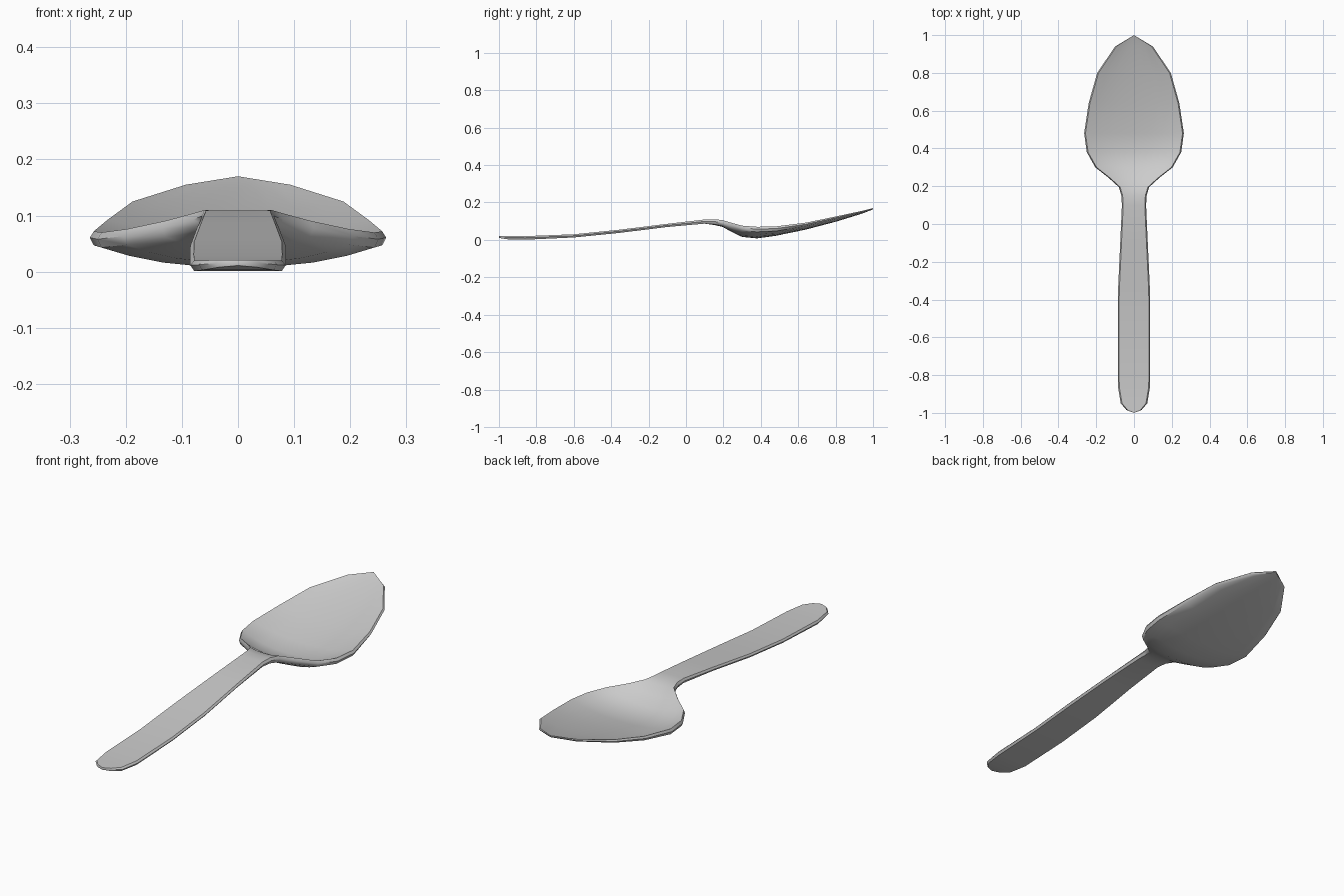
import bpy
import bmesh
import math

default = bpy.data.objects.get("Cube")
if default:
    bpy.data.objects.remove(default, do_unlink=True)

# One metal colour
metal = bpy.data.materials.new("brushed grey metal")
metal.use_nodes = True
colour = (0.6, 0.6, 0.6, 1)
metal.diffuse_color = colour
metal.node_tree.nodes["Principled BSDF"].inputs["Base Color"].default_value = colour

# Handle stations: y, half width, top height, thickness
HANDLE = [
    (-1.0, 0, .021, .010),
    (-.985, .04, .021, .013),
    (-.95, .07, .020, .017),
    (-.86, .085, .020, .019),
    (-.6, .086, .030, .017),
    (-.36, .085, .054, .017),
    (-.1, .073, .086, .017),
    (.1, .064, .109, .022),
]
# Bowl stations: y, half width, rim height, rim thickness, centre top, centre bottom
BOWL = [
    (.15, .067, .110, .026, .108, .080),
    (.195, .080, .106, .030, .098, .070),
    (.245, .135, .091, .030, .071, .042),
    (.3, .205, .076, .028, .040, .016),
    (.38, .250, .070, .027, .024, .008),
    (.48, .264, .072, .025, .036, .022),
    (.64, .240, .092, .019, .068, .055),
    (.8, .195, .125, .014, .108, .097),
    (.94, .100, .155, .010, .149, .140),
    (1.0, 0, .170, .007, .170, .163),
]
ACROSS = [-1, -.8, -.55, -.28, 0, .28, .55, .8, 1]


def section(y, w, rim, thick, mid_top, mid_bottom):
    """Closed cross-section: dished top, rounded edge, curved underside."""
    low = rim - thick
    inset = min(.007, w * .15)

    def height(u, centre, edge):
        return centre + (edge - centre) * abs(u) ** 2.4

    ring = [(u * (w - inset), y, height(u, mid_top, rim)) for u in ACROSS]
    ring.append((w, y, rim - thick * .45))
    ring += [(u * (w - inset), y, height(u, mid_bottom, low)) for u in reversed(ACROSS)]
    ring.append((-w, y, rim - thick * .45))
    return ring


# Handle and bowl are one continuous loft
rings = [section(y, w, z, t, z, z - t) for y, w, z, t in HANDLE]
rings += [section(*station) for station in BOWL]

bm = bmesh.new()
loops = [[bm.verts.new(p) for p in ring] for ring in rings]
for a, b in zip(loops, loops[1:]):
    for i in range(len(a)):
        j = (i + 1) % len(a)
        bm.faces.new((a[i], a[j], b[j], b[i]))
bmesh.ops.remove_doubles(bm, verts=bm.verts[:], dist=.0005)
bmesh.ops.recalc_face_normals(bm, faces=bm.faces[:])

mesh = bpy.data.meshes.new("spoon")
bm.to_mesh(mesh)
bm.free()
mesh.materials.append(metal)
spoon = bpy.data.objects.new("spoon", mesh)
bpy.context.collection.objects.link(spoon)

# Smooth surfaces with crisp rim edges
bpy.ops.object.select_all(action="DESELECT")
spoon.select_set(True)
bpy.context.view_layer.objects.active = spoon
bpy.ops.object.shade_smooth_by_angle(angle=math.radians(45))
